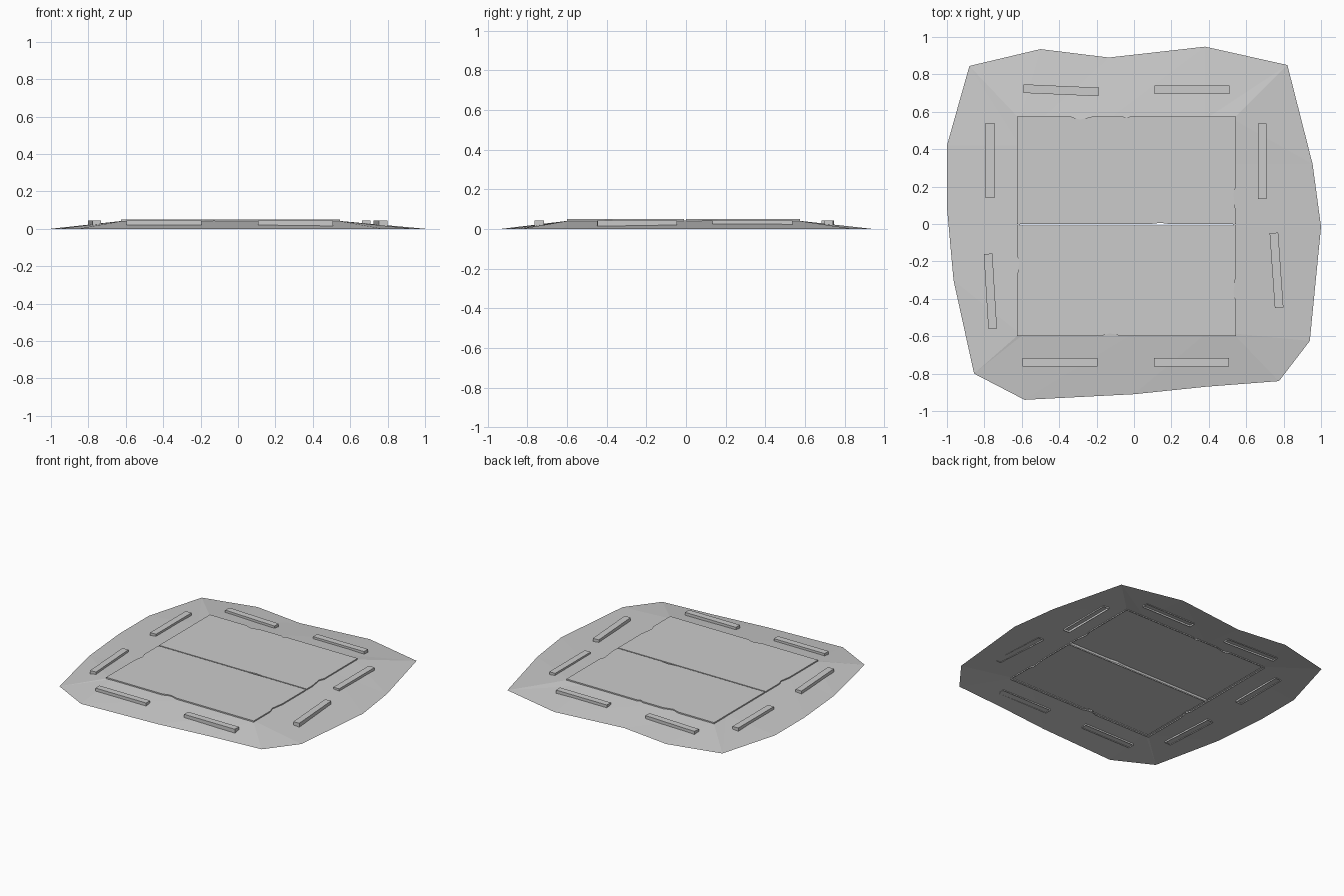
import bpy, bmesh, math

if "Cube" in bpy.data.objects:
    bpy.data.objects.remove(bpy.data.objects["Cube"])

X0, X1, Y0, Y1 = -0.625, 0.545, -0.6, 0.575   # slab area


def make_object(name, bm):
    bmesh.ops.recalc_face_normals(bm, faces=bm.faces)
    mesh = bpy.data.meshes.new(name)
    bm.to_mesh(mesh)
    bm.free()
    obj = bpy.data.objects.new(name, mesh)
    bpy.context.collection.objects.link(obj)
    return obj


def open_prism(name, outline, z0, z1):
    """Flat top plus side walls, hollow underneath."""
    bm = bmesh.new()
    top = [bm.verts.new((x, y, z1)) for x, y in outline]
    low = [bm.verts.new((x, y, z0)) for x, y in outline]
    n = len(outline)
    bm.faces.new(top)
    for i in range(n):
        j = (i + 1) % n
        bm.faces.new((low[i], low[j], top[j], top[i]))
    return make_object(name, bm)


# Sloping ground skirt, from an uneven outer edge up to the slabs
edge = [(-0.88, 0.845), (-1, 0.42), (-1, 0.09), (-0.965, -0.3), (-0.855, -0.8),
        (-0.585, -0.94), (0, -0.91), (0.385, -0.87), (0.775, -0.84),
        (0.94, -0.625), (1, -0.015), (0.955, 0.32), (0.82, 0.85),
        (0.38, 0.948), (-0.135, 0.89), (-0.5, 0.935)]
bm = bmesh.new()
outer = [bm.verts.new((x, y, 0)) for x, y in edge]
inner = [bm.verts.new((min(max(x, X0 + 0.015), X1 - 0.015),
                       min(max(y, Y0 + 0.015), Y1 - 0.015), 0.043)) for x, y in edge]
for i in range(len(edge)):
    j = (i + 1) % len(edge)
    bm.faces.new((outer[i], outer[j], inner[j]))
    bm.faces.new((outer[i], inner[j], inner[i]))
bmesh.ops.remove_doubles(bm, verts=bm.verts, dist=0.0005)
bmesh.ops.recalc_face_normals(bm, faces=bm.faces)
if sum(f.normal.z for f in bm.faces) < 0:
    bmesh.ops.reverse_faces(bm, faces=bm.faces)
make_object("ground_skirt", bm)

# Two paving slabs with chipped edges
open_prism("front_slab", [
    (X0, Y0), (-0.18, Y0), (-0.13, Y0 + 0.015), (-0.1, Y0 + 0.01), (-0.07, Y0),
    (X1, Y0), (X1, -0.41), (X1 - 0.014, -0.37), (X1, -0.27), (X1, -0.009),
    (X0, -0.009), (X0, -0.17), (X0 + 0.013, -0.2), (X0, -0.28)], 0.033, 0.05)
open_prism("back_slab", [
    (X0, -0.001), (0.08, -0.001), (0.14, 0.006), (0.2, -0.001), (X1, -0.001),
    (X1, 0.06), (X1 - 0.014, 0.16), (X1, 0.2), (X1, Y1), (-0.02, Y1),
    (-0.04, Y1 - 0.01), (-0.06, Y1), (-0.22, Y1), (-0.29, Y1 - 0.017),
    (-0.34, Y1), (X0, Y1)], 0.033, 0.05)

# Border bars around the slabs: centre x, y and turn in degrees
bars = [(-0.39, 0.715, -2.5), (0.31, 0.718, 0), (-0.395, -0.74, 0), (0.308, -0.74, 0),
        (-0.77, 0.34, 90), (-0.768, -0.36, 93.5), (0.685, 0.335, 90), (0.762, -0.248, 94)]
for i, (cx, cy, deg) in enumerate(bars):
    c, s = math.cos(math.radians(deg)), math.sin(math.radians(deg))
    corners = [(cx + u * c - v * s, cy + u * s + v * c)
               for u, v in ((-0.201, -0.023), (0.201, -0.023), (0.201, 0.023), (-0.201, 0.023))]
    open_prism(f"border_bar_{i + 1}", corners, 0.015, 0.043)
